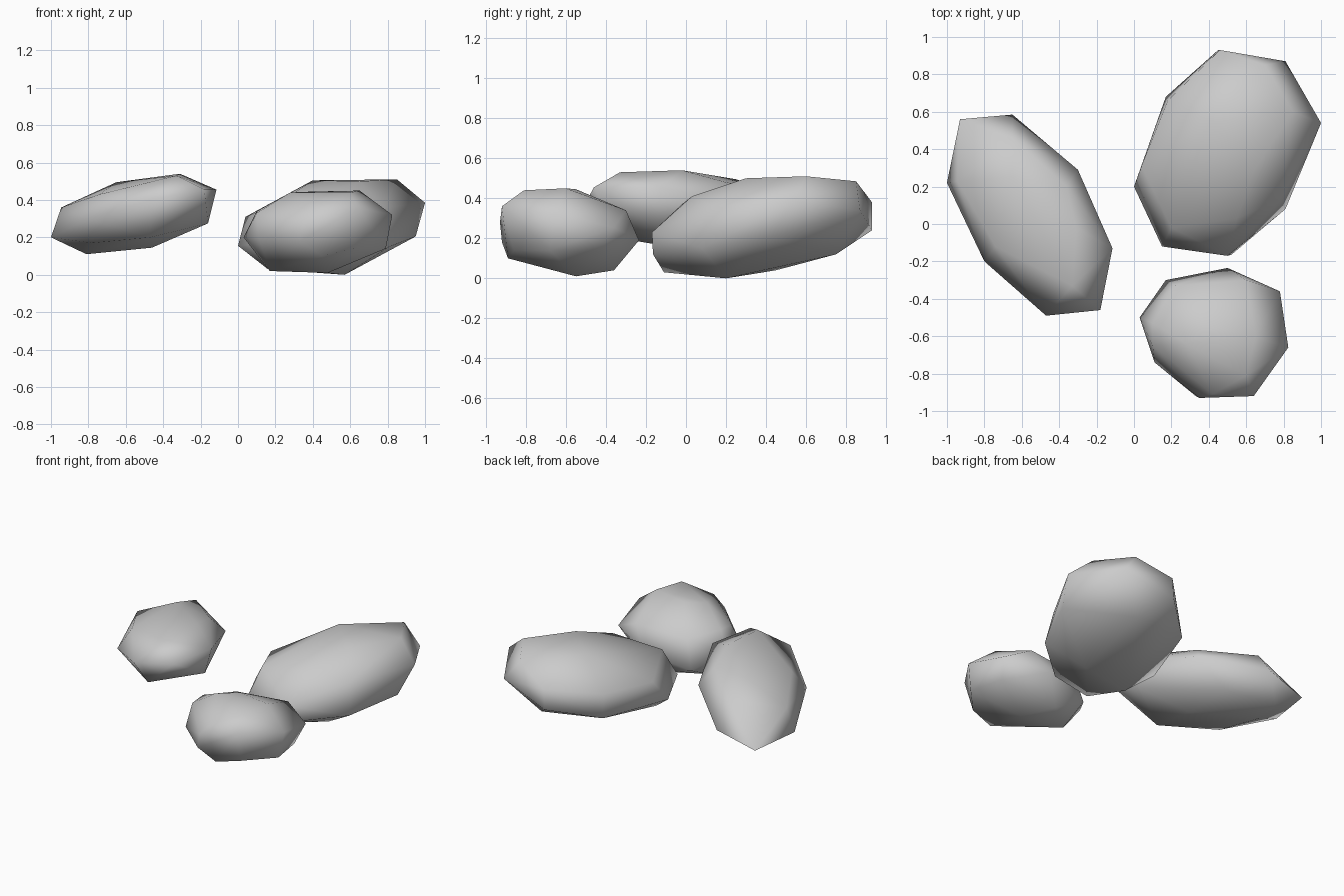
import bpy, bmesh, math


def stone(name, girdle, crown, base):
    """Faceted pebble: a tilted octagonal girdle hulled with a few crown and base points."""
    bm = bmesh.new()
    for p in girdle + crown + base:
        bm.verts.new(p)
    bmesh.ops.convex_hull(bm, input=bm.verts[:])
    loose = [v for v in bm.verts if not v.link_faces]
    bmesh.ops.delete(bm, geom=loose, context='VERTS')
    bmesh.ops.recalc_face_normals(bm, faces=bm.faces[:])
    mesh = bpy.data.meshes.new(name)
    bm.to_mesh(mesh)
    bm.free()
    obj = bpy.data.objects.new(name, mesh)
    bpy.context.collection.objects.link(obj)
    bpy.ops.object.select_all(action='DESELECT')
    obj.select_set(True)
    bpy.context.view_layer.objects.active = obj
    bpy.ops.object.shade_smooth_by_angle(angle=math.radians(80))
    return obj


# Largest stone, back right
stone("large_stone",
      [(0, .2, .155), (.15, -.12, .17), (.5, -.17, .23), (.81, .08, .15),
       (1, .54, .385), (.81, .87, .34), (.45, .93, .24), (.17, .68, .16)],
      [(.04, .31, .31), (.2, -.02, .37), (.55, .03, .41), (.65, .3, .5),
       (.85, .6, .51), (.7, .85, .485), (.4, .55, .505), (.46, .93, .38),
       (.78, .13, .36), (.18, .66, .32)],
      [(.16, .1, .03), (.3, -.11, .03), (.57, .2, 0), (.95, .42, .205),
       (.4, .45, .04), (.6, .75, .12), (.52, -.165, .12)])

# Long stone, left, raised off the ground
stone("long_stone",
      [(-1, .22, .2), (-.93, .56, .18), (-.65, .585, .26), (-.3, .29, .37),
       (-.115, -.13, .455), (-.18, -.46, .455), (-.47, -.49, .4), (-.8, -.2, .3)],
      [(-.945, .23, .36), (-.65, .46, .43), (-.65, .25, .495), (-.31, -.02, .54),
       (-.33, -.33, .53), (-.74, -.12, .43), (-.36, .2, .48)],
      [(-.81, .27, .11), (-.46, 0, .145), (-.16, -.14, .275), (-.47, -.33, .2),
       (-.8, .45, .13), (-.5, .32, .18), (-.78, -.08, .17)])

# Small round stone, front right
stone("small_stone",
      [(.03, -.5, .2), (.17, -.3, .12), (.5, -.235, .19), (.78, -.36, .255),
       (.825, -.66, .32), (.64, -.92, .36), (.35, -.93, .28), (.11, -.74, .2)],
      [(.1, -.65, .33), (.1, -.53, .34), (.28, -.64, .44), (.4, -.55, .445),
       (.65, -.6, .45), (.6, -.81, .44), (.42, -.91, .36), (.6, -.3, .34),
       (.22, -.33, .32)],
      [(.17, -.5, .02), (.48, -.55, .01), (.79, -.68, .14), (.35, -.36, .04),
       (.62, -.86, .14), (.45, -.89, .1), (.74, -.43, .13), (.33, -.92, .18)])
